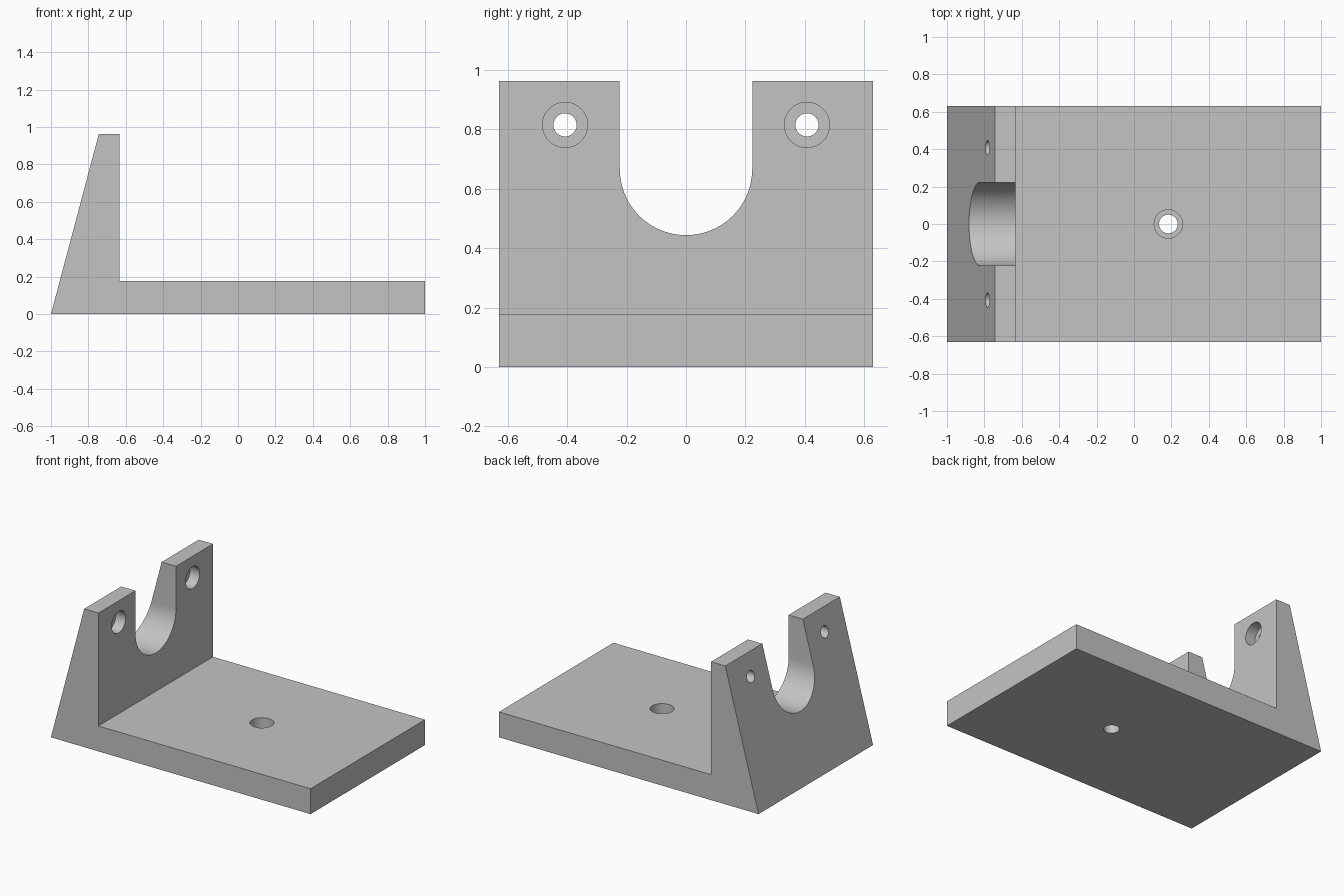
import bpy, bmesh, math
from mathutils import Matrix, Vector

cube = bpy.data.objects.get("Cube")
if cube:
    bpy.data.objects.remove(cube, do_unlink=True)

HALF_Y = 0.63
SLOT_R, SLOT_Z = 0.223, 0.667
BORE_R, BORE_DEPTH = 0.076, 0.075

grey = bpy.data.materials.new("plain_grey")
grey.use_nodes = True
colour = (0.55, 0.55, 0.55, 1)
grey.diffuse_color = colour
grey.node_tree.nodes["Principled BSDF"].inputs["Base Color"].default_value = colour


def prism(name, points, offset):
    """Extrude a closed outline of 3D points along offset."""
    bm = bmesh.new()
    face = bm.faces.new([bm.verts.new(p) for p in points])
    result = bmesh.ops.extrude_face_region(bm, geom=[face])
    moved = [v for v in result["geom"] if isinstance(v, bmesh.types.BMVert)]
    bmesh.ops.translate(bm, verts=moved, vec=offset)
    bmesh.ops.recalc_face_normals(bm, faces=bm.faces)
    mesh = bpy.data.meshes.new(name)
    bm.to_mesh(mesh)
    bm.free()
    mesh.materials.append(grey)
    obj = bpy.data.objects.new(name, mesh)
    bpy.context.collection.objects.link(obj)
    return obj


def rod(name, radius, start, end):
    """Round cutter running between two points."""
    start, end = Vector(start), Vector(end)
    axis = end - start
    turn = axis.to_track_quat("Z", "Y")
    ring = [start + turn @ Vector((radius * math.cos(a), radius * math.sin(a), 0))
            for a in (math.tau * i / 48 for i in range(48))]
    return prism(name, ring, axis)


# L-shaped bracket with a sloping back
profile = [(-1, 0), (1, 0), (1, 0.177), (-0.634, 0.177), (-0.634, 0.963), (-0.744, 0.963)]
bracket = prism("bracket", [(x, -HALF_Y, z) for x, z in profile], (0, 2 * HALF_Y, 0))

# U-shaped slot in the upright
arc = [(-1.2, SLOT_R * math.cos(a), SLOT_Z + SLOT_R * math.sin(a))
       for a in (math.pi + math.pi * i / 40 for i in range(41))]
outline = arc + [(-1.2, SLOT_R, 1.2), (-1.2, -SLOT_R, 1.2)]
cutters = [prism("slot_cutter", outline, (1, 0, 0))]

# Counterbored holes in the two lugs
for side, y in (("left", 0.407), ("right", -0.407)):
    cutters.append(rod(side + "_hole_cutter", 0.039, (-1.2, y, 0.815), (-0.5, y, 0.815)))
    cutters.append(rod(side + "_bore_cutter", BORE_R,
                       (-0.634 - BORE_DEPTH, y, 0.815), (-0.5, y, 0.815)))

# Counterbored hole in the base
cutters.append(rod("base_hole_cutter", 0.05, (0.184, 0, -0.2), (0.184, 0, 0.4)))
cutters.append(rod("base_bore_cutter", BORE_R, (0.184, 0, 0.177 - BORE_DEPTH), (0.184, 0, 0.4)))

# Cut everything out of the bracket
bpy.ops.object.select_all(action="DESELECT")
bpy.context.view_layer.objects.active = bracket
bracket.select_set(True)
for cutter in cutters:
    mod = bracket.modifiers.new(cutter.name, "BOOLEAN")
    mod.operation = "DIFFERENCE"
    mod.solver = "EXACT"
    mod.object = cutter
    bpy.ops.object.modifier_apply(modifier=mod.name)
for cutter in cutters:
    bpy.data.objects.remove(cutter, do_unlink=True)

bpy.ops.object.shade_smooth_by_angle(angle=math.radians(30))
